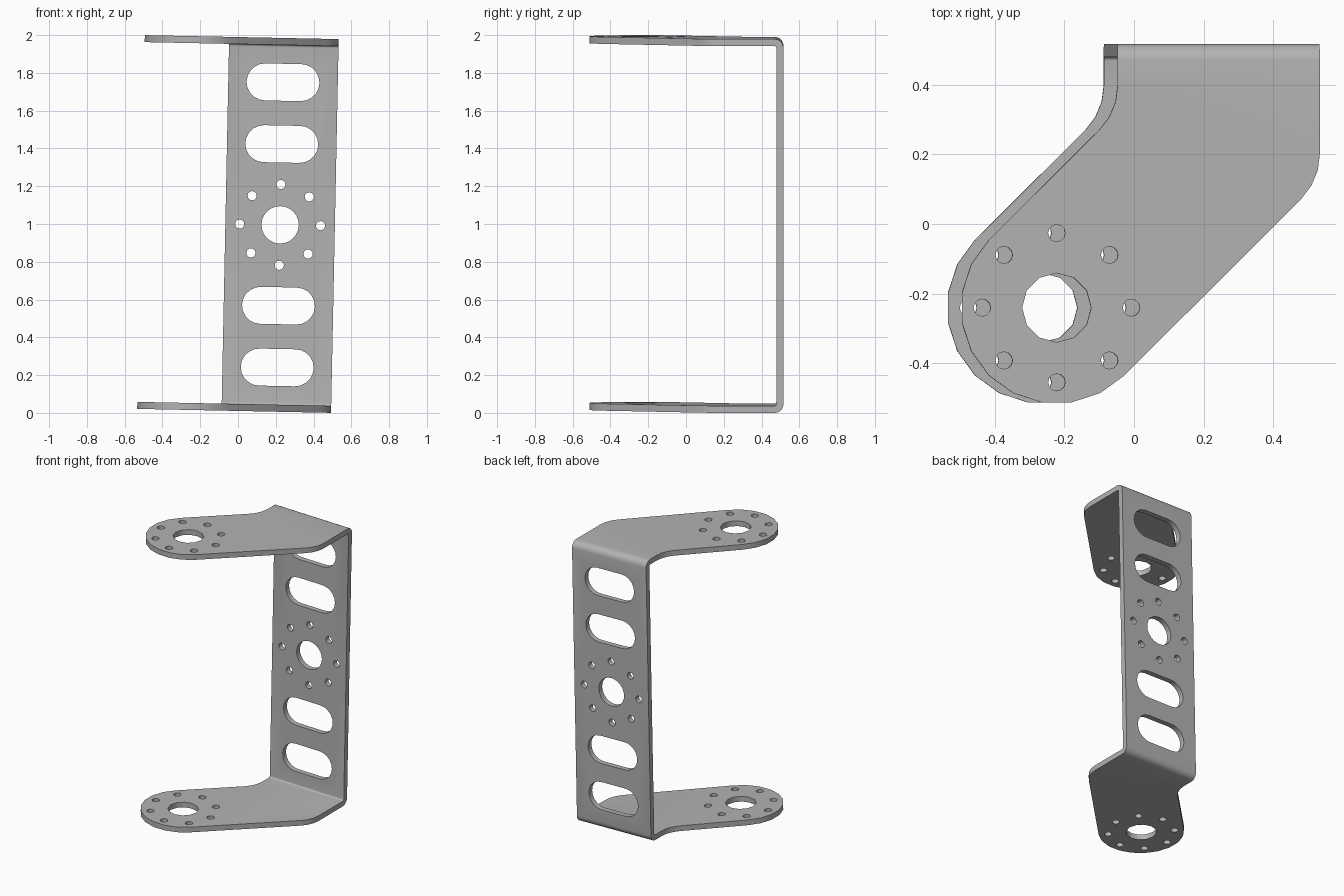
import bpy
import bmesh
from math import radians, sin, cos, pi
from mathutils import Matrix, Vector

if "Cube" in bpy.data.objects:
    bpy.data.objects.remove(bpy.data.objects["Cube"])

HALF_H, HALF_D, THICK = 0.9895, 0.516, 0.037   # height, depth, sheet thickness
LEFT, RIGHT = -0.067, 0.513                    # back plate edges
MID = (LEFT + RIGHT) / 2
ARM_X, ARM_Y, ARM_R = -0.242, -0.24, 0.275     # rounded arm end
FILLET = 0.18

metal = bpy.data.materials.new("grey metal")
metal.use_nodes = True
colour = (0.45, 0.45, 0.45, 1)
metal.diffuse_color = colour
metal.node_tree.nodes["Principled BSDF"].inputs["Base Color"].default_value = colour


def arc(cx, cy, r, start, end, n):
    """Points on an arc, angles in degrees."""
    return [(cx + r * cos(radians(start + (end - start) * i / n)),
             cy + r * sin(radians(start + (end - start) * i / n))) for i in range(n + 1)]


def circle(cx, cy, r, n):
    return arc(cx, cy, r, 0, 360, n)[:-1]


def prism(bm, points, place, depth):
    """Extrude a 2D profile; place maps 2D points to 3D."""
    face = bm.faces.new([bm.verts.new(place(a, b)) for a, b in points])
    new = bmesh.ops.extrude_face_region(bm, geom=[face])["geom"]
    moved = [v for v in new if isinstance(v, bmesh.types.BMVert)]
    bmesh.ops.translate(bm, verts=moved, vec=Vector(depth))


def make_object(name, bm):
    bmesh.ops.recalc_face_normals(bm, faces=bm.faces)
    mesh = bpy.data.meshes.new(name)
    bm.to_mesh(mesh)
    bm.free()
    mesh.materials.append(metal)
    obj = bpy.data.objects.new(name, mesh)
    bpy.context.collection.objects.link(obj)
    return obj


# Bent sheet: U-shaped side profile, wider than needed
def u_half(depth, height, r):
    return [(-HALF_D - 0.1, -height)] + arc(depth - r, -height + r, r, -90, 0, 5)

outer = u_half(HALF_D, HALF_H, 0.046)
inner = u_half(HALF_D - THICK, HALF_H - THICK, 0.011)
flip = lambda pts: [(y, -z) for y, z in reversed(pts)]
profile = outer + flip(outer) + list(reversed(inner + flip(inner)))
bm = bmesh.new()
prism(bm, profile, lambda y, z: (-0.7, y, z), (1.4, 0, 0))
bracket = make_object("bracket", bm)

# Plan outline that trims the sheet to the slanted arms
outline = [(RIGHT, 0.6), (LEFT, 0.6)]
outline += arc(LEFT - FILLET, 0.397, FILLET, 0, -45, 3)
outline += arc(ARM_X, ARM_Y, ARM_R, 135, 315, 10)
outline += arc(RIGHT - FILLET, 0.2, FILLET, -45, 0, 3)
bm = bmesh.new()
prism(bm, outline, lambda x, y: (x, y, -1.2), (0, 0, 2.4))
trim = make_object("outline_cutter", bm)

# Holes in both arms and in the back plate
bm = bmesh.new()
on_arm = lambda x, y: (x, y, -1.3)
on_back = lambda x, z: (x, 0.4, z)
for cx, cy, place, depth, sides in ((ARM_X, ARM_Y, on_arm, (0, 0, 2.6), 12),
                                    (MID, 0, on_back, (0, 0.3, 0), 24)):
    prism(bm, circle(cx, cy, 0.099, sides), place, depth)
    for i in range(8):
        a = i * pi / 4
        prism(bm, circle(cx + 0.214 * cos(a), cy + 0.214 * sin(a), 0.0245, 12), place, depth)

# Rounded slots in the back plate
for z in (-0.755, -0.428, 0.428, 0.755):
    slot = arc(MID + 0.095, z, 0.098, -90, 90, 10) + arc(MID - 0.095, z, 0.098, 90, 270, 10)
    prism(bm, slot, on_back, (0, 0.3, 0))
holes = make_object("hole_cutter", bm)

for cutter, operation in ((trim, 'INTERSECT'), (holes, 'DIFFERENCE')):
    mod = bracket.modifiers.new(cutter.name, 'BOOLEAN')
    mod.operation = operation
    mod.solver = 'EXACT'
    mod.object = cutter

# Bake the cuts and drop the helpers
bpy.context.view_layer.update()
graph = bpy.context.evaluated_depsgraph_get()
baked = bpy.data.meshes.new_from_object(bracket.evaluated_get(graph))
bracket.modifiers.clear()
bracket.data = baked
for cutter in (trim, holes):
    bpy.data.objects.remove(cutter)

# Slight lean, then stand on the ground
baked.transform(Matrix.Translation((0, 0, 1)) @ Matrix.Rotation(radians(1.17), 4, 'Y'))

bpy.ops.object.select_all(action='DESELECT')
bracket.select_set(True)
bpy.context.view_layer.objects.active = bracket
bpy.ops.object.shade_smooth_by_angle(angle=radians(31))
